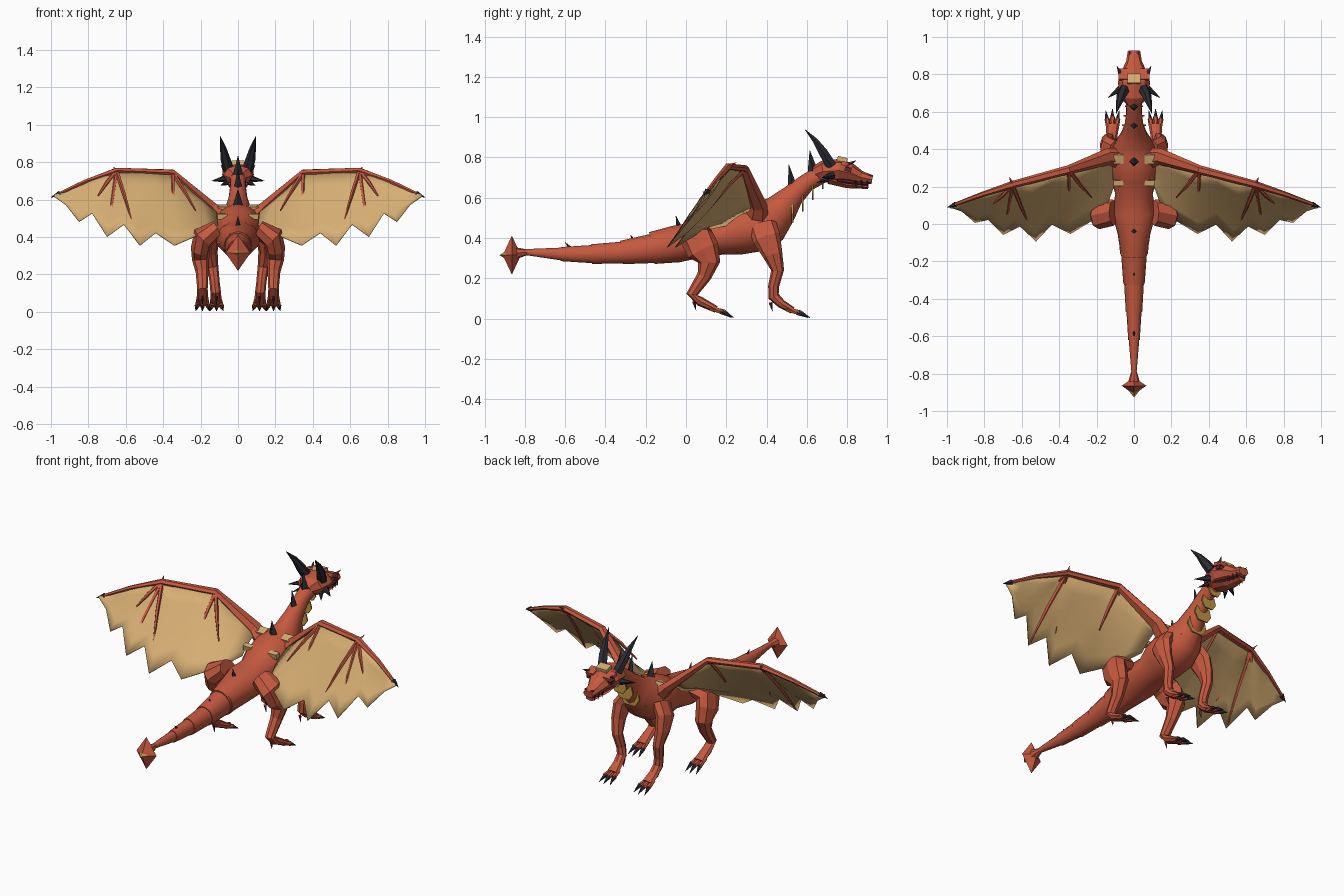
import bpy, bmesh, math
from mathutils import Vector

cube = bpy.data.objects.get("Cube")
if cube:
    bpy.data.objects.remove(cube, do_unlink=True)


def material(name, rgb):
    m = bpy.data.materials.new(name)
    m.use_nodes = True
    m.diffuse_color = (*rgb, 1)
    m.node_tree.nodes["Principled BSDF"].inputs["Base Color"].default_value = (*rgb, 1)
    return m


RED = material("scale red", (0.56, 0.10, 0.05))
TAN = material("membrane tan", (0.67, 0.42, 0.17))
GOLD = material("belly gold", (0.52, 0.30, 0.06))
DARK = material("horn black", (0.025, 0.025, 0.035))
MAROON = material("mouth maroon", (0.14, 0.02, 0.03))


def finish(name, bm, mat, mirror=False, smooth=0):
    bmesh.ops.recalc_face_normals(bm, faces=bm.faces)
    mesh = bpy.data.meshes.new(name)
    bm.to_mesh(mesh)
    bm.free()
    mesh.materials.append(mat)
    if smooth:
        mesh.shade_smooth()
        mesh.set_sharp_from_angle(angle=math.radians(smooth))
    ob = bpy.data.objects.new(name, mesh)
    bpy.context.collection.objects.link(ob)
    if mirror:
        ob.modifiers.new("Mirror", "MIRROR").use_mirror_merge = False
    return ob


def tube(name, rings, mat, n=8, side=(1, 0, 0), mirror=False, smooth=0):
    """Loft ellipses (x, y, z, radius along side, other radius) along a path."""
    bm = bmesh.new()
    pts = [Vector(r[:3]) for r in rings]
    loops = []
    for i, r in enumerate(rings):
        t = (pts[min(i + 1, len(pts) - 1)] - pts[max(i - 1, 0)]).normalized()
        u = Vector(side)
        u = (u - t * u.dot(t)).normalized()
        v = t.cross(u)
        loop = []
        for k in range(n):
            a = math.tau * k / n
            loop.append(bm.verts.new(pts[i] + u * r[3] * math.cos(a) + v * r[4] * math.sin(a)))
        loops.append(loop)
    for a, b in zip(loops, loops[1:]):
        for k in range(n):
            bm.faces.new((a[k], a[(k + 1) % n], b[(k + 1) % n], b[k]))
    bm.faces.new(loops[0])
    bm.faces.new(loops[-1])
    return finish(name, bm, mat, mirror, smooth)


def spike(name, base, tip, r, mat=DARK, n=4, mirror=False):
    return tube(name, [(*base, r, r), (*tip, 0.001, 0.001)], mat, n, mirror=mirror)


def block(name, loc, size, mat, mirror=False, tilt=0):
    """Box, tilted about the x axis."""
    bm = bmesh.new()
    bmesh.ops.create_cube(bm, size=1)
    bmesh.ops.scale(bm, vec=size, verts=bm.verts)
    c, s = math.cos(tilt), math.sin(tilt)
    for v in bm.verts:
        x, y, z = v.co
        v.co = Vector((x, y * c - z * s, y * s + z * c)) + Vector(loc)
    return finish(name, bm, mat, mirror)


# Torso and neck
body = [(-.17, .35, .07, .08), (-.05, .37, .088, .092), (.06, .39, .12, .09),
        (.16, .405, .10, .09), (.25, .43, .125, .115), (.35, .455, .13, .125),
        (.415, .485, .11, .115), (.47, .54, .072, .085), (.53, .61, .05, .058),
        (.60, .675, .042, .045), (.68, .72, .045, .045)]
tube("torso_and_neck", [(0, *r) for r in body], RED, 16, smooth=50)

# Overlapping tail segments
tail = [(-.10, .36, .085, .088), (-.16, .35, .075, .082), (-.32, .328, .057, .06),
        (-.47, .32, .044, .05), (-.62, .32, .031, .036), (-.83, .332, .011, .012)]
for i, (a, b) in enumerate(zip(tail, tail[1:])):
    k = .93
    tube(f"tail_segment_{i + 1}", [(0, a[0] + .01, a[1], a[2] * k, a[3] * k), (0, *b)],
         RED, 14, smooth=50)

# Tail club
for name, (sx, sy, sz), mat in (("tail_club", (.066, .045, .095), RED),
                                ("tail_club_core", (.05, .062, .037), GOLD)):
    tube(name, [(0, -.865, .315 - sz, .001, .001), (0, -.865, .315, sx, sy),
                (0, -.865, .315 + sz, .001, .001)], mat, 4)
tube("tail_socket", [(0, -.78, .33, .012, .012), (0, -.84, .325, .03, .028)], RED, 8)

# Head
head = [(.64, .715, .04, .04), (.68, .73, .078, .054), (.76, .735, .086, .058),
        (.82, .722, .066, .047), (.87, .70, .042, .032), (.925, .69, .033, .022)]
tube("skull", [(0, *r) for r in head], RED, 8)
tube("mouth", [(0, .75, .685, .06, .02), (0, .85, .67, .036, .014), (0, .90, .667, .028, .01)], MAROON, 6)
tube("lower_jaw", [(0, .71, .69, .06, .025), (0, .80, .663, .045, .018),
                   (0, .905, .652, .024, .01)], RED, 6)
block("forehead_plate", (0, .775, .785), (.07, .05, .035), TAN, tilt=-.25)
block("brow", (.058, .80, .765), (.05, .06, .02), RED, True, -.3)
block("eye", (.068, .805, .74), (.03, .035, .02), MAROON, True, -.3)
block("nostril", (.02, .912, .708), (.015, .02, .012), MAROON, True)
spike("brow_spike", (.07, .80, .76), (.092, .845, .785), .014, MAROON, mirror=True)
for i in range(3):
    y = .84 + i * .03
    spike(f"fang_{i + 1}", (.036 - i * .005, y, .685), (.036 - i * .005, y + .005, .648), .007, DARK, mirror=True)

# Horns and back spikes
tube("main_horn", [(.05, .72, .76, .03, .03), (.068, .685, .82, .026, .026),
                   (.08, .645, .88, .016, .016), (.096, .59, .94, .001, .001)], DARK, 6, mirror=True)
spike("cheek_horn", (.07, .725, .71), (.14, .675, .70), .02, DARK, 6, mirror=True)
spike("jaw_horn", (.06, .70, .69), (.095, .65, .675), .014, DARK, 6, mirror=True)
ridge = [(.63, .73, .615, .835, .026), (.53, .65, .51, .765, .024), (.335, .565, .32, .655, .028),
         (-.035, .45, -.05, .51, .016), (-.26, .385, -.275, .415, .009), (-.575, .35, -.60, .378, .009)]
for i, (y, z, ty, tz, r) in enumerate(ridge):
    spike(f"back_spike_{i + 1}", (0, y, z), (0, ty, tz), r)

# Tan patches on the back
for i, (y, z, tilt) in enumerate(((.35, .553, .3), (.22, .51, .2))):
    block(f"back_patch_{i + 1}", (.083, y, z), (.055, .05 - i * .02, .03), TAN, True, tilt)

# Overlapping throat plates
for i in range(5):
    y, z, w = .475 + i * .05, .525 + i * .045, .072 - i * .008
    h = .105 - i * .011
    bm = bmesh.new()
    outline = [(-w * .8, 0), (w * .8, 0), (w, -h * .55), (w * .55, -h), (-w * .55, -h), (-w, -h * .55)]
    face = bm.faces.new([bm.verts.new((x, y, z + dz)) for x, dz in outline])
    ext = bmesh.ops.extrude_face_region(bm, geom=[face])
    bmesh.ops.translate(bm, vec=(0, .008, 0),
                        verts=[v for v in ext["geom"] if isinstance(v, bmesh.types.BMVert)])
    finish(f"throat_plate_{i + 1}", bm, GOLD)

# Legs, toes and claws
legs = {
    "hind": [(.11, .06, .44, .05, .07), (.185, .055, .40, .062, .085), (.20, .085, .34, .052, .082),
             (.20, .115, .28, .046, .055), (.192, .09, .21, .034, .036), (.19, .03, .12, .028, .028),
             (.19, .07, .085, .03, .024), (.19, .15, .045, .037, .017)],
    "front": [(.10, .38, .46, .04, .07), (.14, .40, .40, .042, .07), (.145, .43, .32, .036, .05),
              (.135, .455, .24, .03, .032), (.125, .435, .16, .027, .027), (.12, .435, .11, .028, .028),
              (.118, .475, .072, .03, .022), (.115, .53, .04, .036, .017)]}
for kind, rings in legs.items():
    tube(f"{kind}_leg", rings, RED, 8, mirror=True)
    x, y, z = rings[-1][:3]
    for i in (-1, 0, 1):
        tx, ty = x + i * .028, y + (.042 if i == 0 else .032)
        tube(f"{kind}_toe_{i + 2}", [(x + i * .02, y - .03, z + .006, .012, .012), (tx, ty, z - .012, .014, .013)],
             RED, 6, mirror=True)
        spike(f"{kind}_claw_{i + 2}", (tx, ty - .008, z - .01), (tx + i * .008, ty + .045, .004), .014, DARK, 5, True)
    spike(f"{kind}_dew_claw", (x, y - .11, z + .04), (x, y - .10, z - .005), .01, MAROON, 4, True)

# Wing bones
wrist, elbow = (.65, .21, .755), (.35, .29, .745)
tube("wing_arm", [(.07, .35, .49, .06, .05), (.14, .36, .56, .045, .032), (*elbow, .024, .018),
                  (*wrist, .02, .017), (.82, .155, .695, .014, .012), (.97, .10, .625, .009, .009)],
     RED, 6, (0, 1, 0), True)
spike("wing_claw", (.955, .105, .632), (1.0, .088, .612), .016, DARK, 5, True)
spike("wrist_claw", (.65, .21, .755), (.665, .25, .775), .012, RED, 4, True)

# Scalloped wing membrane, lofted from the arm to the trailing edge
lead = [(.12, .34, .54), (.20, .34, .62), elbow, (.45, .262, .748), (.57, .23, .752), (.64, .212, .753),
        wrist, (.68, .20, .744), (.77, .17, .712), (.88, .13, .67), (.97, .10, .625)]
trail = [(.11, .20, .46), (.16, .06, .43), (.34, -.05, .353), (.44, .0, .42), (.525, -.09, .353),
         (.61, -.01, .465), (.70, -.055, .40), (.78, .025, .525), (.85, .01, .48), (.92, .07, .57), (.985, .092, .616)]
bm = bmesh.new()
rows = 5
grid = []
for i, (a, b) in enumerate(zip(lead, trail)):
    bow = .012 if i % 2 == 0 else -.018
    grid.append([bm.verts.new(Vector(a).lerp(Vector(b), j / rows)
                              + Vector((0, -.7, .7)) * bow * math.sin(math.pi * j / rows))
                 for j in range(rows + 1)])
for a, b in zip(grid, grid[1:]):
    for j in range(rows):
        bm.faces.new((a[j], a[j + 1], b[j + 1], b[j]))
wing = finish("wing_membrane", bm, TAN, True, 60)
solid = wing.modifiers.new("Thickness", "SOLIDIFY")
solid.thickness = .005

# Wing fingers
fingers = [(elbow, trail[1], .65), (elbow, trail[2], .5), (wrist, trail[4], .65), (wrist, trail[6], .95),
           (wrist, trail[8], .5)]
for i, (a, b, f) in enumerate(fingers):
    end = Vector(a).lerp(Vector(b), f)
    mid = Vector(a).lerp(end, .5) + Vector((0, -.006, .006))
    tube(f"wing_finger_{i + 1}", [(*a, .012, .012), (*mid, .01, .011), (*end, .004, .004)], RED, 5, mirror=True)
